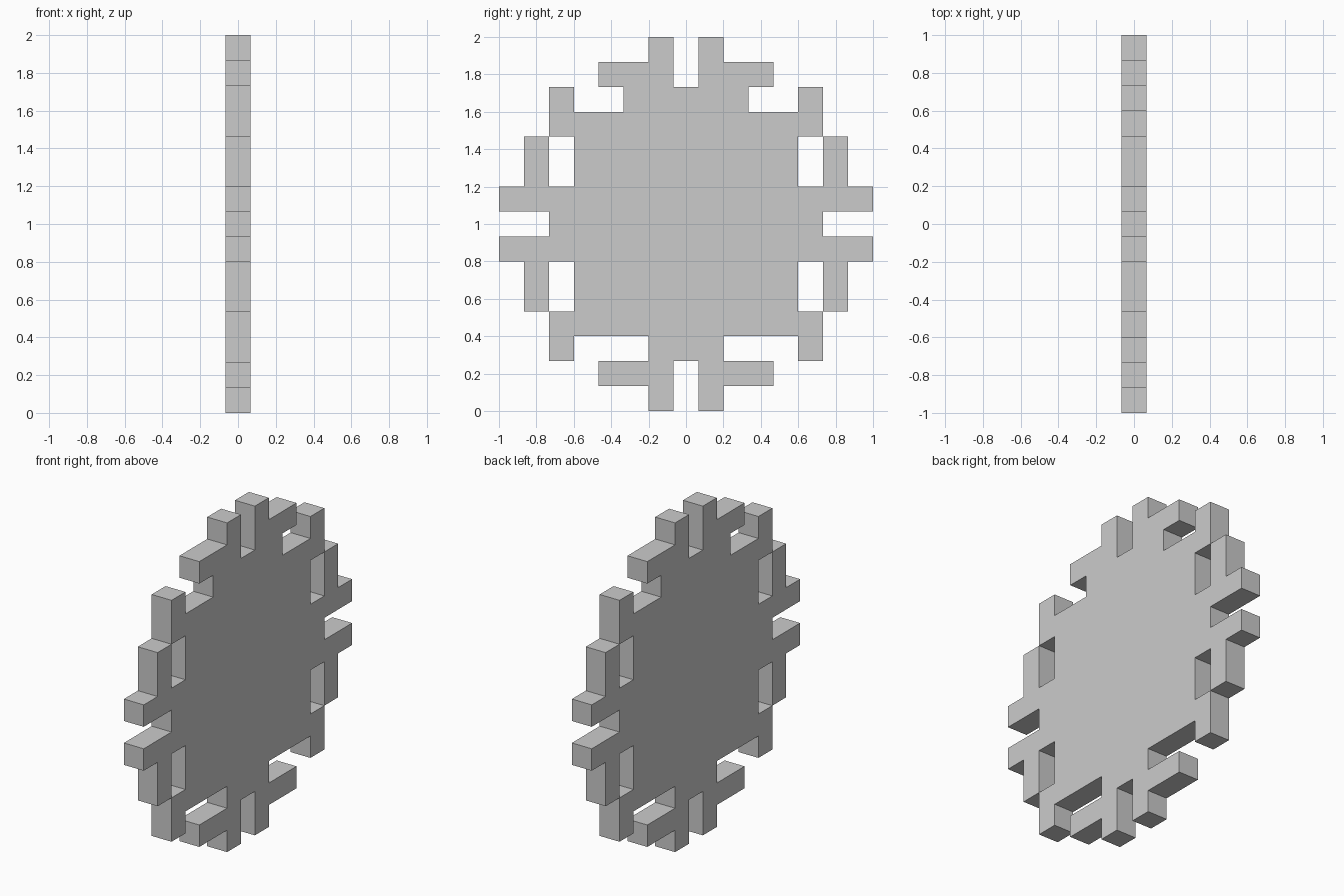
import bpy, bmesh
from mathutils import Matrix

if "Cube" in bpy.data.objects:
    bpy.data.objects.remove(bpy.data.objects["Cube"])

N = 15                # cells per side
U = 2 / N             # cell size, also the plate thickness
MID = N // 2

# Silhouette rows, bottom to top: filled (first, last) columns counted outward
# from the centre column; each span is mirrored to the other side.
ROWS = [
    [(1, 1)],
    [(1, 3)],
    [(0, 1), (5, 5)],
    [(0, 5)],
    [(0, 4), (6, 6)],
    [(0, 4), (6, 6)],
    [(0, 7)],
    [(0, 5)],
    [(0, 7)],
    [(0, 4), (6, 6)],
    [(0, 4), (6, 6)],
    [(0, 5)],
    [(0, 2), (5, 5)],
    [(1, 3)],
    [(1, 1)],
]

cells = {(side * c, r)
         for r, spans in enumerate(ROWS)
         for a, b in spans
         for c in range(a, b + 1)
         for side in (-1, 1)}

# One cube per cell, leaving out walls shared with a filled neighbour
bm = bmesh.new()
for c, r in sorted(cells):
    new = bmesh.ops.create_cube(
        bm, size=U, matrix=Matrix.Translation((0, c * U, (r + 0.5) * U)))
    faces = {f for v in new["verts"] for f in v.link_faces}
    inner = []
    for f in faces:
        f.normal_update()
        dy, dz = round(f.normal.y), round(f.normal.z)
        if (dy or dz) and (c + dy, r + dz) in cells:
            inner.append(f)
    bmesh.ops.delete(bm, geom=inner, context='FACES')

# Weld into one continuous plate
bmesh.ops.remove_doubles(bm, verts=bm.verts, dist=U * 0.01)

mesh = bpy.data.meshes.new("notched_disc_plate")
bm.to_mesh(mesh)
bm.free()
plate = bpy.data.objects.new("notched_disc_plate", mesh)
bpy.context.collection.objects.link(plate)
